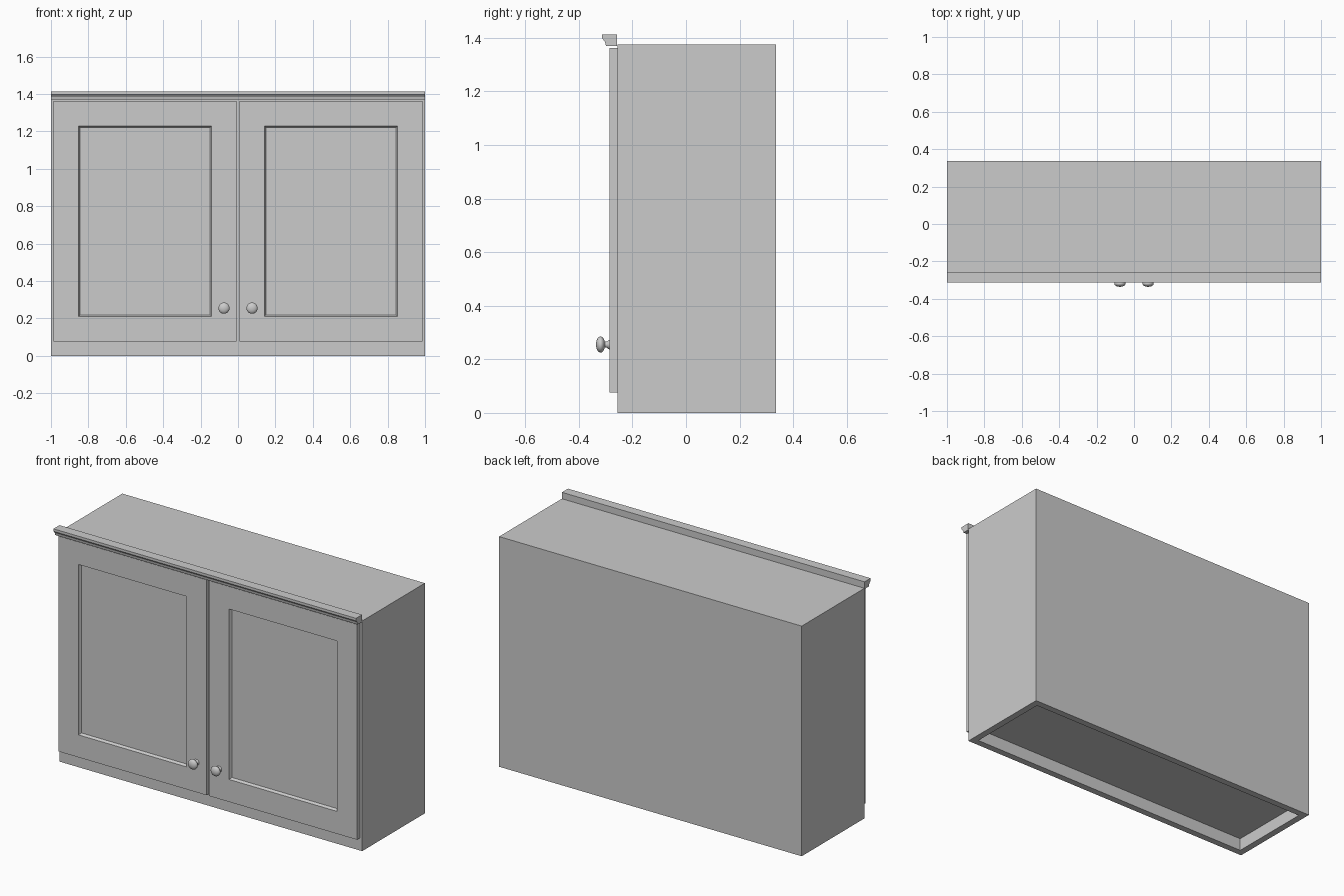
import bpy, bmesh
from math import pi, cos, sin

if "Cube" in bpy.data.objects:
    bpy.data.objects.remove(bpy.data.objects["Cube"])


def finish(name, bm):
    bmesh.ops.recalc_face_normals(bm, faces=bm.faces)
    mesh = bpy.data.meshes.new(name)
    bm.to_mesh(mesh)
    bm.free()
    obj = bpy.data.objects.new(name, mesh)
    bpy.context.collection.objects.link(obj)
    return obj


def box(lo, hi):
    bm = bmesh.new()
    bmesh.ops.create_cube(bm, size=1)
    for v in bm.verts:
        v.co = [(a + b) / 2 + c * (b - a) for a, b, c in zip(lo, hi, v.co)]
    bm.normal_update()
    return bm


def inset(bm, face, width, depth=0.0):
    bmesh.ops.inset_region(bm, faces=[face], thickness=width, use_even_offset=True)
    n = face.normal.copy()
    for v in face.verts:
        v.co -= n * depth


# Cabinet body with a recessed underside
bm = box((-1, -0.256, 0), (1, 0.336, 1.375))
bottom = min(bm.faces, key=lambda f: f.calc_center_median().z)
inset(bm, bottom, 0.04)
for f in bmesh.ops.extrude_face_region(bm, geom=[bottom])["geom"]:
    if isinstance(f, bmesh.types.BMVert):
        f.co.z = 0.075
if bottom.is_valid:
    bm.faces.remove(bottom)
finish("cabinet_body", bm)

# Cornice strip along the top front edge
profile = [(-0.257, 1.37), (-0.299, 1.37), (-0.302, 1.384), (-0.309, 1.393),
           (-0.314, 1.398), (-0.314, 1.413), (-0.257, 1.413)]
bm = bmesh.new()
face = bm.faces.new([bm.verts.new((-1, y, z)) for y, z in profile])
ext = bmesh.ops.extrude_face_region(bm, geom=[face], use_keep_orig=True)["geom"]
bmesh.ops.translate(bm, vec=(2, 0, 0),
                    verts=[g for g in ext if isinstance(g, bmesh.types.BMVert)])
finish("cornice", bm)


# Turned knob: radius and y position along its axis
def knob(name, x, z, segments=24):
    points = [(0.018, -0.285), (0.017, -0.289), (0.012, -0.294), (0.011, -0.302)]
    for i in range(9):
        a = -pi / 2 + 0.4 + (pi - 0.4) * i / 9
        points.append((0.03 * cos(a), -0.319 - 0.017 * sin(a)))
    bm = bmesh.new()
    rings = [[bm.verts.new((x + r * cos(2 * pi * k / segments), y,
                            z + r * sin(2 * pi * k / segments)))
              for k in range(segments)] for r, y in points]
    for a, b in zip(rings, rings[1:]):
        for k in range(segments):
            n = (k + 1) % segments
            bm.faces.new((a[k], a[n], b[n], b[k]))
    bm.faces.new(rings[0])
    tip = bm.verts.new((x, -0.336, z))
    for k in range(segments):
        bm.faces.new((rings[-1][k], rings[-1][(k + 1) % segments], tip))
    obj = finish(name, bm)
    for p in obj.data.polygons:
        p.use_smooth = len(p.vertices) < 5


# Pair of doors with sunken panels, each with a knob
for side, s in (("left", -1), ("right", 1)):
    x0, x1 = sorted((s * 0.007, s * 0.987))
    bm = box((x0, -0.286, 0.076), (x1, -0.256, 1.362))
    front = min(bm.faces, key=lambda f: f.calc_center_median().y)
    inset(bm, front, 0.134)
    inset(bm, front, 0.003, 0.008)
    inset(bm, front, 0.005, 0.008)
    finish(side + "_door", bm)
    knob(side + "_knob", s * 0.075, 0.255)
